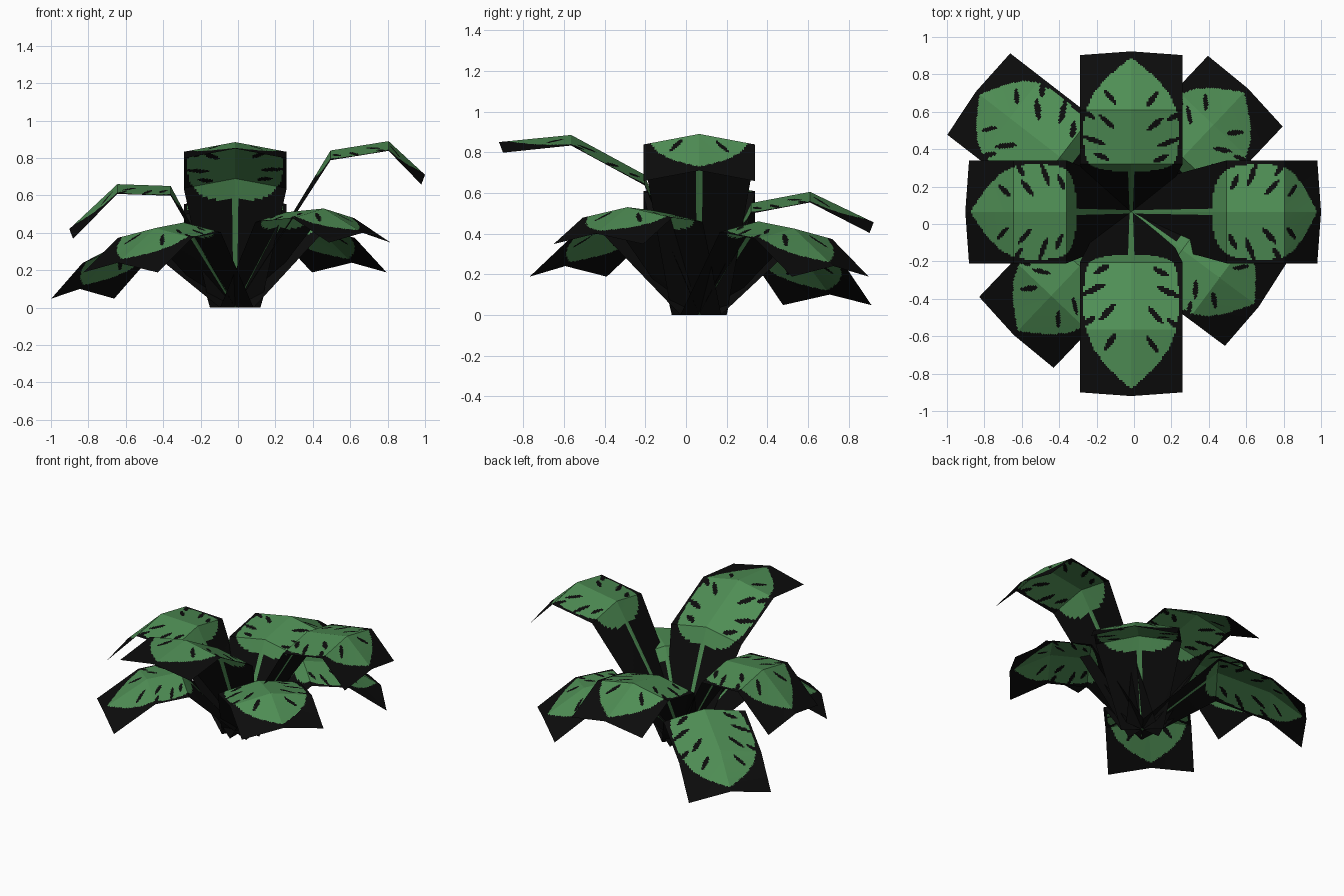
import bpy, bmesh, math

if "Cube" in bpy.data.objects:
    bpy.data.objects.remove(bpy.data.objects["Cube"])

def material(name, col):
    m = bpy.data.materials.new(name)
    m.diffuse_color = (*col, 1)
    m.use_nodes = True
    m.node_tree.nodes["Principled BSDF"].inputs["Base Color"].default_value = m.diffuse_color
    return m

GREEN = material("leaf green", (0.078, 0.27, 0.09))
BLACK = material("card black", (0.0035, 0.0035, 0.0035))

CX, CY = -0.015, 0.065      # where all the stems meet
HALF, BASE_HALF = 0.275, 0.135
FOLD = 0.052                # centre crease height over the edges

# blade outline: (position along card, half width); rows of the card are at 0, 1, 2, 3
OUTLINE = [(0.84, 0.25), (0.9, 0.65), (1.0, 0.83), (1.2, 0.91), (1.7, 0.93),
           (2.0, 0.88), (2.3, 0.73), (2.55, 0.5), (2.75, 0.22), (2.9, 0.0)]
# slits in the blade: inner u, w -> outer u, w
SLITS = [(0.42, 1.08, 0.72, 1.2), (0.5, 1.36, 0.95, 1.52), (0.32, 1.66, 0.62, 1.9),
         (0.7, 1.84, 0.95, 1.98), (0.3, 2.1, 0.52, 2.36)]

def outline(w):
    for (a, p), (b, q) in zip(OUTLINE, OUTLINE[1:]):
        if a <= w <= b:
            return p + (q - p) * (w - a) / (b - a)
    return -1

def in_slit(u, w):
    w += 0.04 if u < 0 else 0
    x, y = abs(u) * HALF, w * 0.33
    for u1, w1, u2, w2 in SLITS:
        ax, ay, bx, by = u1 * HALF, w1 * 0.33, u2 * HALF, w2 * 0.33
        dx, dy = bx - ax, by - ay
        t = ((x - ax) * dx + (y - ay) * dy) / (dx * dx + dy * dy)
        if 0 <= t <= 1:
            d = math.hypot(x - ax - t * dx, y - ay - t * dy)
            if d < 0.015 * math.sqrt(math.sin(math.pi * min(max(t, 0.03), 0.97))):
                return True
    return False

def is_green(u, w):
    if w < 0.92 and abs(u) < 0.067:          # stem
        return True
    return abs(u) < outline(w) and not in_slit(u, w)

def leaf(name, angle, rows):
    """Bent card; rows are (distance, centre height) of its three outer rows."""
    a = math.radians(angle)
    ca, sa = math.cos(a), math.sin(a)
    prof = [(0.0, 0.0, BASE_HALF, 0.0, 0.0)]
    for i, (d, z) in enumerate(rows):
        prof.append((d, z, HALF, FOLD, 0.02 if i == 2 else 0.0))
    ws = [i / 40 for i in range(40)] + [1 + i / 34 for i in range(69)]
    n = 60
    bm = bmesh.new()
    grid = []
    for w in ws:
        k = min(int(w), 2)
        t = w - k
        d, z, h, f, p = [x + (y - x) * t for x, y in zip(prof[k], prof[k + 1])]
        line = []
        for j in range(n + 1):
            u = 2 * j / n - 1
            r, s = d + p * (1 - abs(u)), u * h
            line.append(bm.verts.new((CX + r * ca - s * sa, CY + r * sa + s * ca,
                                      z - f * abs(u))))
        grid.append(line)
    for i in range(len(ws) - 1):
        for j in range(n):
            fc = bm.faces.new((grid[i][j], grid[i + 1][j], grid[i + 1][j + 1], grid[i][j + 1]))
            fc.normal_flip()
            u, w = (2 * j + 1) / n - 1, (ws[i] + ws[i + 1]) / 2
            fc.material_index = 0 if is_green(u, w) else 1
    bm.normal_update()
    if sum(f.normal.z for f in bm.faces) < 0:
        bmesh.ops.reverse_faces(bm, faces=bm.faces[:])
    me = bpy.data.meshes.new(name)
    bm.to_mesh(me)
    bm.free()
    me.materials.append(GREEN)
    me.materials.append(BLACK)
    bpy.context.collection.objects.link(bpy.data.objects.new(name, me))

# four upper leaves
leaf("leaf_right", 0, [(0.51, 0.84), (0.82, 0.89), (0.995, 0.71)])
leaf("leaf_left", 180, [(0.345, 0.65), (0.63, 0.66), (0.867, 0.42)])
leaf("leaf_front", 270, [(0.27, 0.69), (0.63, 0.885), (0.965, 0.85)])
leaf("leaf_back", 90, [(0.255, 0.55), (0.545, 0.605), (0.838, 0.455)])
# four lower diagonal leaves
leaf("leaf_back_left", 142.3, [(0.48, 0.43), (0.82, 0.29), (1.03, 0.10)])
leaf("leaf_back_right", 46.6, [(0.40, 0.46), (0.64, 0.425), (0.888, 0.24)])
leaf("leaf_front_left", 226.4, [(0.40, 0.455), (0.62, 0.425), (0.89, 0.24)])
leaf("leaf_front_right", -36.7, [(0.34, 0.51), (0.59, 0.53), (0.83, 0.40)])
